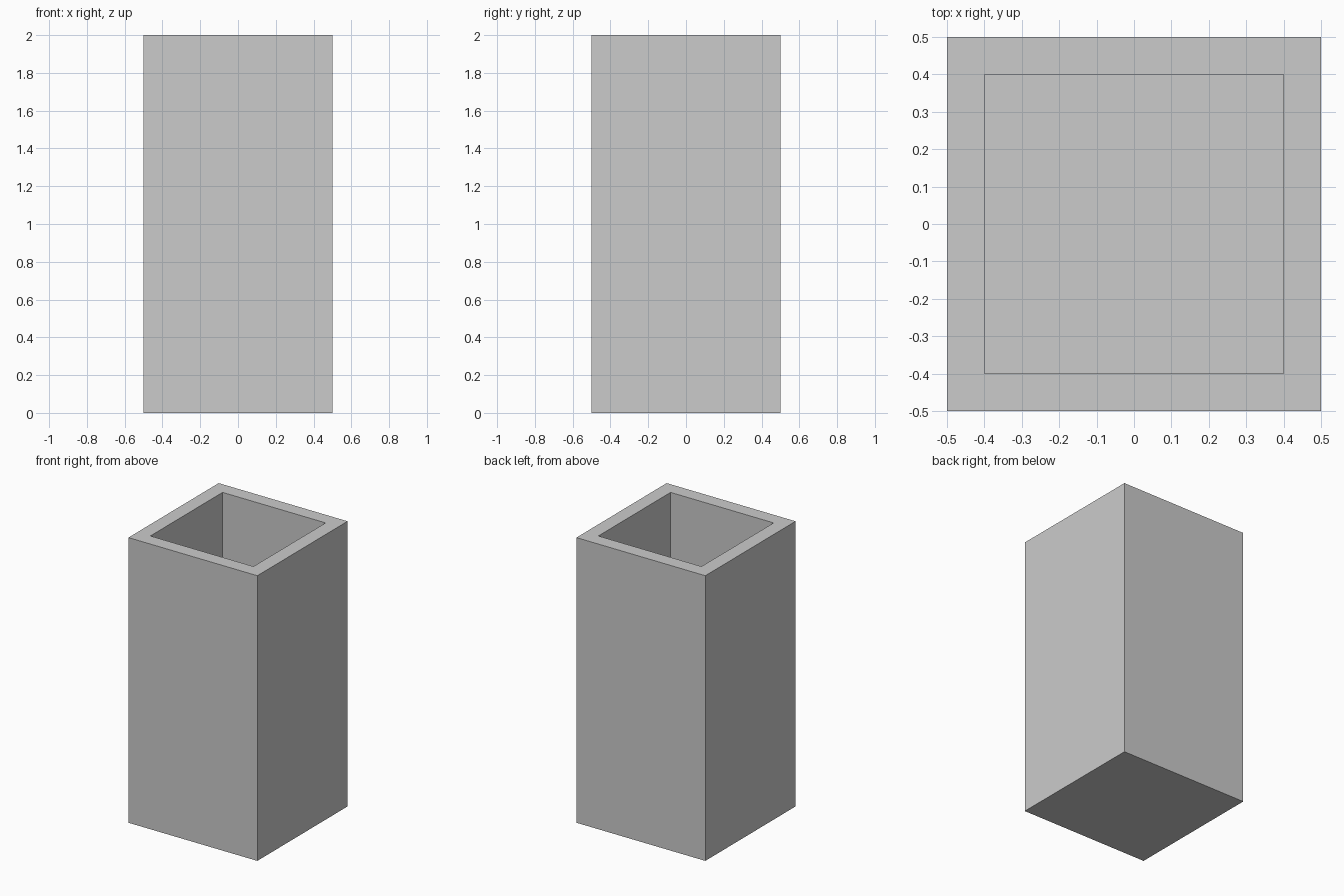
import bpy, bmesh
from mathutils import Matrix, Vector

if "Cube" in bpy.data.objects:
    bpy.data.objects.remove(bpy.data.objects["Cube"])

WIDTH, HEIGHT, WALL, FLOOR = 1.0, 2.0, 0.1, 0.1

# Outer block standing on the ground
bm = bmesh.new()
bmesh.ops.create_cube(bm, size=1.0, matrix=Matrix.Translation((0, 0, HEIGHT / 2))
                      @ Matrix.Diagonal((WIDTH, WIDTH, HEIGHT, 1)))
bm.normal_update()

# Rim: inset the top face by the wall thickness
top = max(bm.faces, key=lambda f: f.calc_center_median().z)
bmesh.ops.inset_region(bm, faces=[top], thickness=WALL, use_even_offset=True)

# Cavity: push the inset face down to the floor
result = bmesh.ops.extrude_discrete_faces(bm, faces=[top])
inner_floor = result["faces"][0]
bmesh.ops.translate(bm, verts=inner_floor.verts, vec=Vector((0, 0, FLOOR - HEIGHT)))
bmesh.ops.recalc_face_normals(bm, faces=bm.faces)

mesh = bpy.data.meshes.new("square_planter")
bm.to_mesh(mesh)
bm.free()
bpy.context.collection.objects.link(bpy.data.objects.new("square_planter", mesh))
